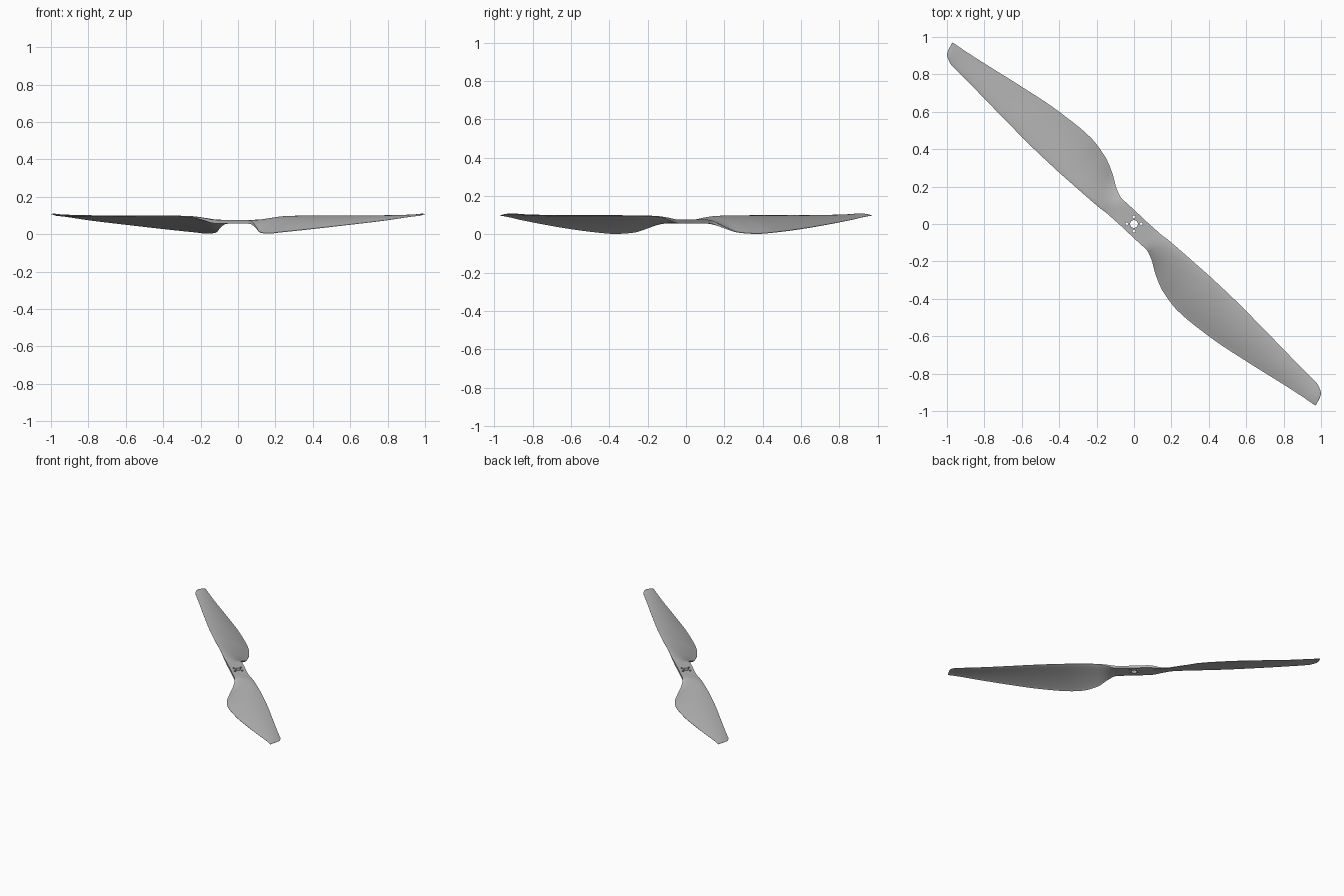
import bpy
import bmesh
import math
from mathutils import Matrix, Vector

cube = bpy.data.objects.get("Cube")
if cube:
    bpy.data.objects.remove(cube, do_unlink=True)

# Material
grey = bpy.data.materials.new("matte grey")
grey.use_nodes = True
grey_value = (0.45, 0.45, 0.45, 1)
grey.diffuse_color = grey_value
grey.node_tree.nodes["Principled BSDF"].inputs["Base Color"].default_value = grey_value

# Blade stations from hub to tip:
# span, leading offset, trailing offset, leading z, trailing z, thickness, boxiness
STATIONS = [
    (0, .055, -.055, .067, .067, .02, 1),
    (.1, .06, -.052, .067, .067, .02, 1),
    (.14, .062, -.05, .07, .064, .02, .9),
    (.19, .069, -.064, .08, .045, .021, .5),
    (.28, .076, -.113, .093, .01, .02, 0),
    (.375, .082, -.148, .096, .004, .019, 0),
    (.49, .089, -.163, .097, .011, .018, 0),
    (.71, .095, -.141, .097, .029, .016, 0),
    (.94, .093, -.095, .097, .051, .013, 0),
    (1.17, .09, -.042, .099, .075, .01, 0),
    (1.28, .09, -.018, .102, .089, .007, 0),
    (1.343, .071, -.006, .107, .096, .005, 0),
    (1.36, .045, -.003, .106, .097, .004, 0),
    (1.372, .004, 0, .1, .098, .003, 0),
]
CHORD_STEPS = 20


def slope(i, k):
    """Monotone tangent, so that flat stretches stay flat."""
    if i == 0 or i == len(STATIONS) - 1:
        return 0
    a, b, c = STATIONS[i - 1], STATIONS[i], STATIONS[i + 1]
    before = (b[k] - a[k]) / (b[0] - a[0])
    after = (c[k] - b[k]) / (c[0] - b[0])
    if before * after <= 0:
        return 0
    return 2 * before * after / (before + after)


def blend(i, f, k):
    a, b = STATIONS[i], STATIONS[i + 1]
    h = b[0] - a[0]
    if k == 0 or i == len(STATIONS) - 2:
        return a[k] + f * (b[k] - a[k])
    ease = f * f * (3 - 2 * f)
    return (a[k] + ease * (b[k] - a[k])
            + h * f * (1 - f) * ((1 - f) * slope(i, k) - f * slope(i + 1, k)))


def section(values):
    """Closed ring: upper side from leading to trailing edge, then back below."""
    span, lead, trail, lead_z, trail_z, thick, box = values
    upper, lower = [], []
    for n in range(CHORD_STEPS + 1):
        c = (1 - math.cos(math.pi * n / CHORD_STEPS)) / 2
        foil = max(.15, 2.6 * math.sqrt(c) * (1 - c))
        half = thick / 2 * (box + (1 - box) * foil)
        camber = .2 * (1 - box) * (lead - trail) * c * (1 - c)
        t = lead + c * (trail - lead)
        z = lead_z + c * (trail_z - lead_z) + camber
        upper.append(Vector((span, t, z + half)))
        lower.append(Vector((span, t, z - half)))
    return upper + lower[::-1]


# Both blades: loft one half, then repeat it half a turn round the hub
rows = []
for i in range(len(STATIONS) - 1):
    steps = 5 if STATIONS[i + 1][0] - STATIONS[i][0] > .03 else 3
    rows += [section([blend(i, j / steps, k) for k in range(7)]) for j in range(steps)]
rows.append(section(STATIONS[-1]))

bm = bmesh.new()
for turn in (0, math.pi):
    spin = Matrix.Rotation(turn - math.pi / 4, 4, "Z")
    rings = [[bm.verts.new(spin @ p) for p in row] for row in rows]
    for a, b in zip(rings, rings[1:]):
        for n in range(len(a)):
            m = (n + 1) % len(a)
            bm.faces.new((a[n], b[n], b[m], a[m]))
    bm.faces.new(rings[-1])
bmesh.ops.remove_doubles(bm, verts=bm.verts, dist=.0002)
bmesh.ops.recalc_face_normals(bm, faces=bm.faces)
mesh = bpy.data.meshes.new("propeller")
bm.to_mesh(mesh)
bm.free()
mesh.materials.append(grey)
propeller = bpy.data.objects.new("propeller", mesh)
bpy.context.collection.objects.link(propeller)
bpy.context.view_layer.objects.active = propeller
propeller.select_set(True)

# Shaft hole and four bolt holes
holes = [(0, 0, .021)]
for n in range(4):
    angle = n * math.pi / 2
    holes.append((.038 * math.cos(angle), .038 * math.sin(angle), .008))
for x, y, radius in holes:
    bpy.ops.mesh.primitive_cylinder_add(vertices=24, radius=radius, depth=.2, location=(x, y, .067))
    cutter = bpy.context.object
    cutter.name = "hole_cutter"
    cutter.hide_render = True
    cutter.data.materials.append(grey)
    bpy.ops.object.select_all(action="DESELECT")
    propeller.select_set(True)
    bpy.context.view_layer.objects.active = propeller
    cut = propeller.modifiers.new("hole", "BOOLEAN")
    cut.operation = "DIFFERENCE"
    cut.solver = "EXACT"
    cut.object = cutter
    bpy.ops.object.modifier_apply(modifier=cut.name)
    bpy.data.objects.remove(cutter, do_unlink=True)

bpy.ops.object.shade_smooth_by_angle(angle=math.radians(40))
